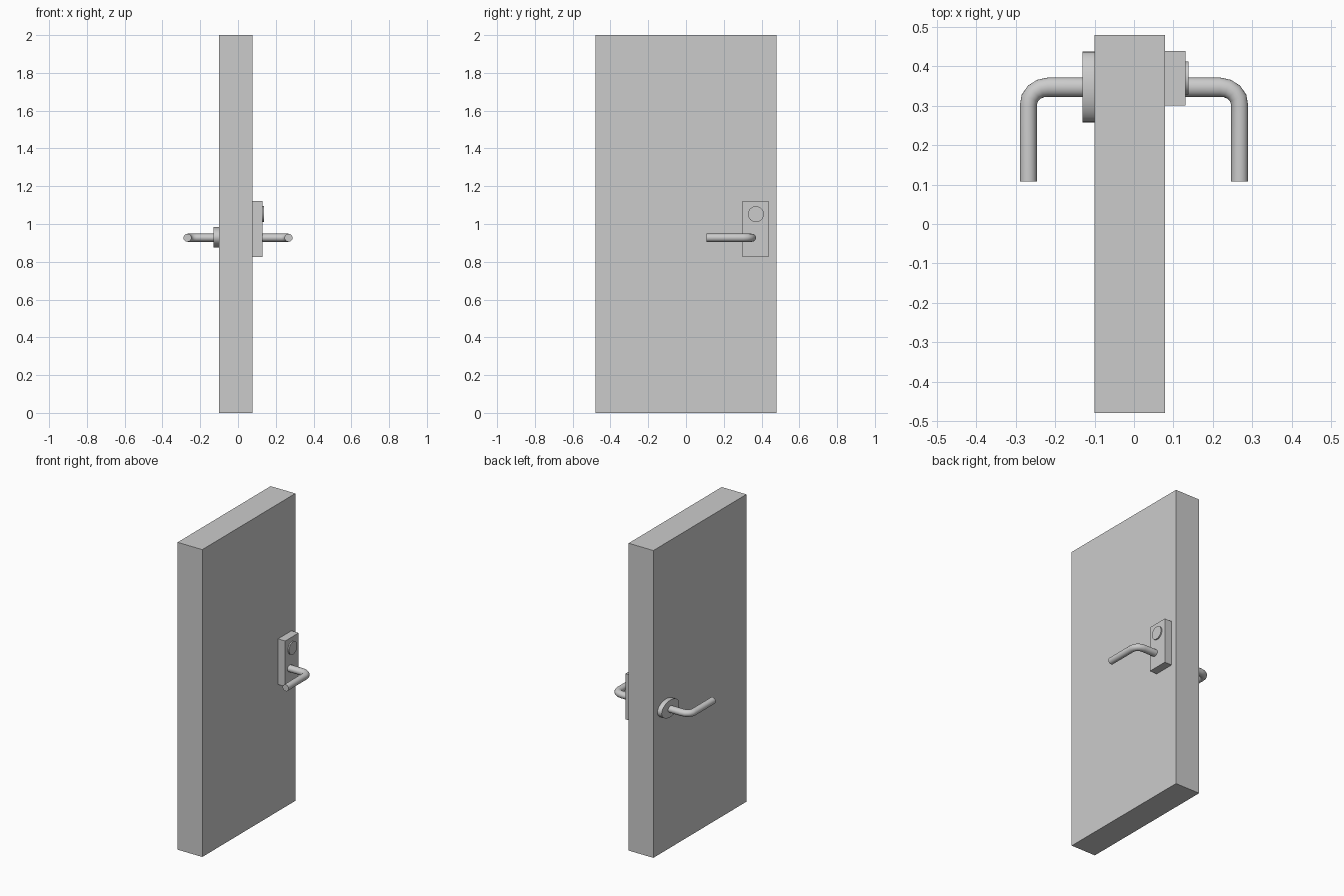
import bpy, bmesh
from math import sin, cos, pi, radians

if "Cube" in bpy.data.objects:
    bpy.data.objects.remove(bpy.data.objects["Cube"])


def finish(name, bm):
    bmesh.ops.recalc_face_normals(bm, faces=bm.faces)
    me = bpy.data.meshes.new(name)
    bm.to_mesh(me)
    bm.free()
    ob = bpy.data.objects.new(name, me)
    bpy.context.collection.objects.link(ob)
    bpy.ops.object.select_all(action='DESELECT')
    ob.select_set(True)
    bpy.context.view_layer.objects.active = ob
    bpy.ops.object.shade_smooth_by_angle(angle=radians(35))
    return ob


def box(name, lo, hi):
    bm = bmesh.new()
    bmesh.ops.create_cube(bm, size=1)
    for v in bm.verts:
        v.co = [(a + b) / 2 + c * (b - a) for a, b, c in zip(lo, hi, v.co)]
    return finish(name, bm)


def sweep(name, rings, sides):
    """Skin elliptical rings: (x, y, z, in-plane direction angle, half width, half height)."""
    bm = bmesh.new()
    loops = []
    for x, y, z, a, w, h in rings:
        loops.append([bm.verts.new((x + w * cos(t) * sin(a), y + w * cos(t) * cos(a), z + h * sin(t)))
                      for t in (2 * pi * i / sides for i in range(sides))])
    for p, q in zip(loops, loops[1:]):
        for i in range(sides):
            j = (i + 1) % sides
            bm.faces.new((p[i], p[j], q[j], q[i]))
    bm.faces.new(loops[0])
    bm.faces.new(loops[-1])
    return finish(name, bm)


# Door slab
box("door_panel", (-0.10, -0.4785, 0), (0.078, 0.4785, 2))

# Lock plate with round cylinder on the right face
box("lock_plate", (0.07, 0.300, 0.825), (0.13, 0.438, 1.122))
sweep("lock_cylinder", [(x, 0.370, 1.052, 0, 0.042, 0.042) for x in (0.125, 0.138)], 32)

# Oval rose on the left face
sweep("handle_rose", [(x, 0.347, 0.930, 0, 0.09, 0.055) for x in (-0.131, -0.095)], 32)

# Bent lever handles, one per face
for name, s in (("lever_right", 1), ("lever_left", -1)):
    rings = [(0.12 * s, 0.3465, 0.927, 0, 0.0245, 0.0215)]
    for i in range(5):
        a = i / 4 * pi / 2
        rings.append((s * (0.218 + 0.0495 * sin(a)), 0.3025 + 0.044 * cos(a), 0.927,
                      s * a, 0.0245 - 0.003 * i / 4, 0.0215))
    rings.append((s * 0.2675, 0.1075, 0.927, s * pi / 2, 0.0215, 0.0215))
    sweep(name, rings, 20)
